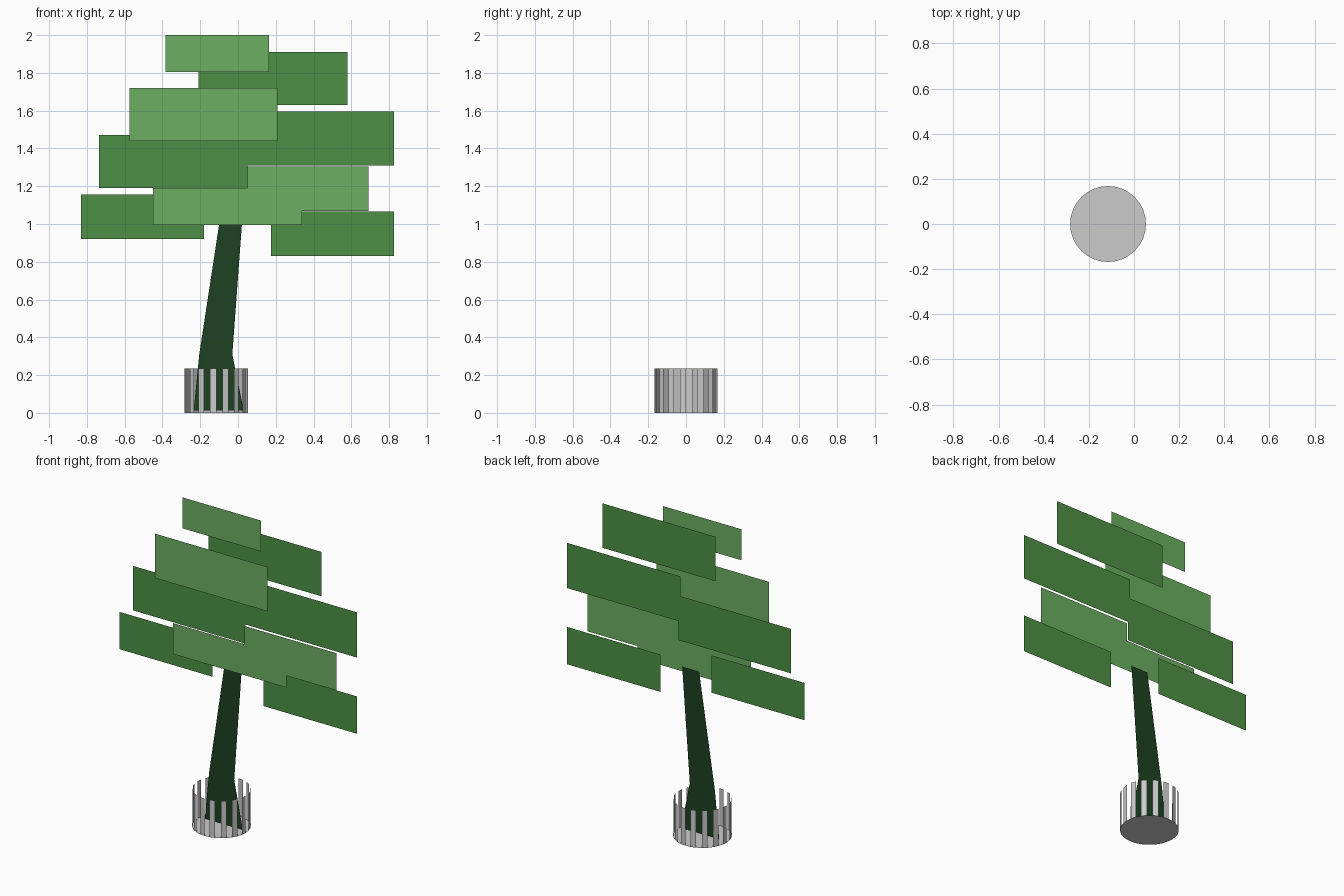
import bpy, bmesh
from math import sin, cos, pi

if "Cube" in bpy.data.objects:
    bpy.data.objects.remove(bpy.data.objects["Cube"])


def material(name, rgb):
    m = bpy.data.materials.new(name)
    m.diffuse_color = (*rgb, 1)
    m.use_nodes = True
    m.node_tree.nodes["Principled BSDF"].inputs["Base Color"].default_value = m.diffuse_color
    return m


LIGHT = material("light_green", (0.15, 0.43, 0.12))
DARK = material("dark_green", (0.075, 0.28, 0.06))
TRUNK = material("trunk_green", (0.012, 0.054, 0.015))


def add_faces(name, polygons, mat=None):
    """Object made of separate flat polygons."""
    bm = bmesh.new()
    for poly in polygons:
        bm.faces.new([bm.verts.new(p) for p in poly])
    bmesh.ops.remove_doubles(bm, verts=bm.verts, dist=1e-5)
    mesh = bpy.data.meshes.new(name)
    bm.to_mesh(mesh)
    bm.free()
    ob = bpy.data.objects.new(name, mesh)
    bpy.context.collection.objects.link(ob)
    if mat:
        mesh.materials.append(mat)
    return ob


def panel(name, x0, x1, z0, z1, y, mat):
    add_faces(name, [[(x0, y, z0), (x1, y, z0), (x1, y, z1), (x0, y, z1)]], mat)


# Foliage: flat rectangles, light ones in front, dark ones behind
light_panels = [
    (-0.385, 0.165, 1.805, 2.0),
    (-0.575, 0.21, 1.44, 1.72),
    (-0.45, 0.34, 0.995, 1.19),
    (0.05, 0.69, 1.07, 1.305),
]
dark_panels = [
    (-0.21, 0.58, 1.63, 1.91),
    (0.035, 0.825, 1.31, 1.595),
    (-0.735, 0.05, 1.19, 1.47),
    (-0.83, -0.18, 0.92, 1.155),
    (0.175, 0.825, 0.83, 1.065),
]
for i, p in enumerate(light_panels):
    panel(f"light_leaf_{i + 1}", *p, -0.005, LIGHT)
for i, p in enumerate(dark_panels):
    panel(f"dark_leaf_{i + 1}", *p, 0.005, DARK)
# Joins the two middle light leaves
panel("light_leaf_joint", 0.05, 0.34, 1.07, 1.30, -0.004, LIGHT)

# Trunk: flat leaning silhouette
outline = [(-0.235, 0.012), (0.03, 0.012), (-0.03, 0.31),
           (0.023, 1.03), (-0.095, 1.03), (-0.205, 0.31)]
add_faces("trunk", [[(x, 0.005, z) for x, z in outline]], TRUNK)

# Planter: 32-sided disc with every second wall face left open
CX, R, H, N = -0.115, 0.168, 0.235, 32


def rim(k, z):
    a = 2 * pi * k / N
    return (CX + R * sin(a), -R * cos(a), z)


add_faces("planter_base", [[rim(k, 0) for k in reversed(range(N))]])
add_faces("planter_slats", [
    [rim(k, 0), rim(k + 1, 0), rim(k + 1, H), rim(k, H)] for k in range(1, N, 2)])
